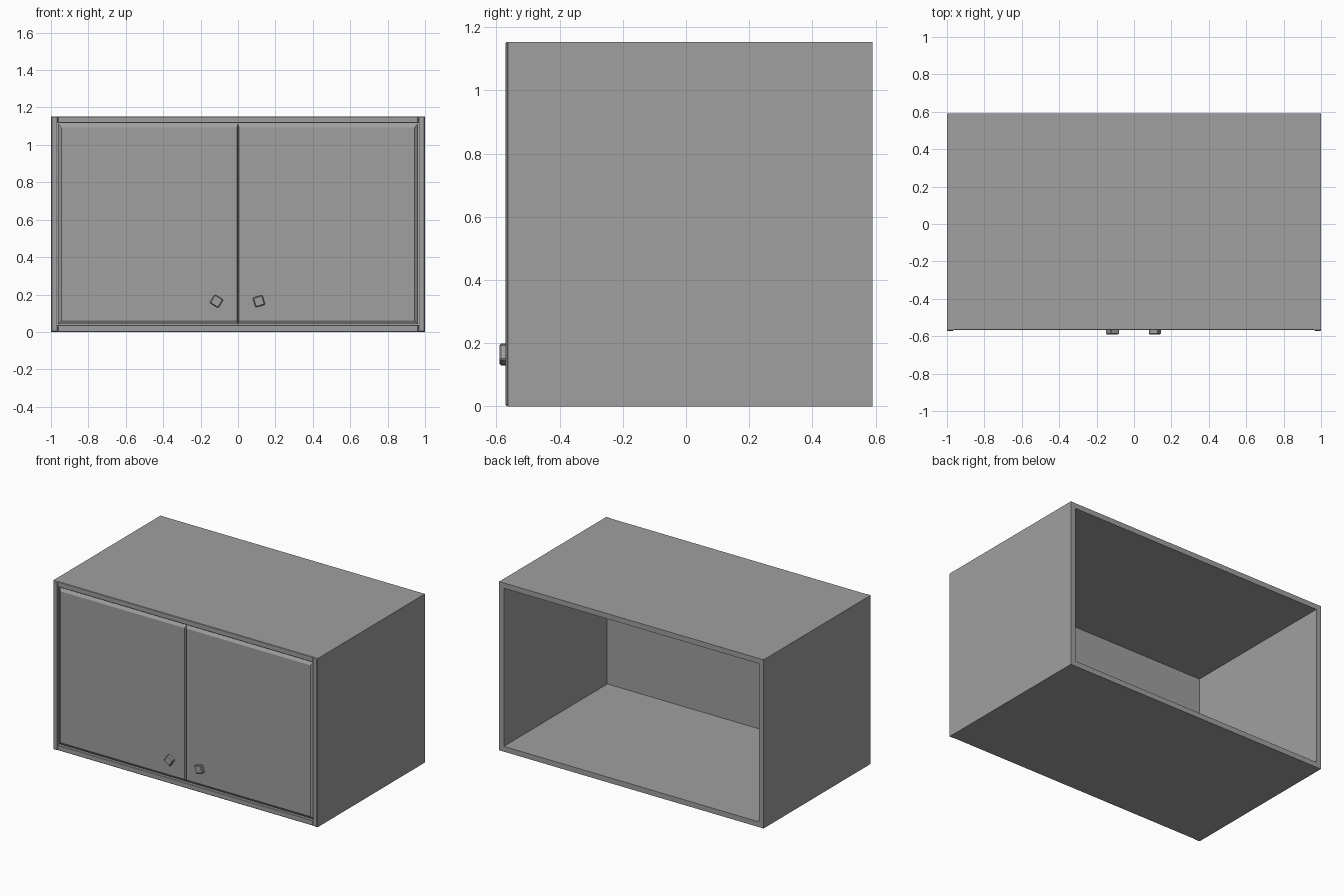
import bpy
import bmesh
from math import radians
from mathutils import Matrix

cube = bpy.data.objects.get("Cube")
if cube:
    bpy.data.objects.remove(cube, do_unlink=True)

# One plain grey for the whole cabinet
grey = bpy.data.materials.new("cabinet_grey")
grey.use_nodes = True
colour = (0.35, 0.35, 0.35, 1)
grey.diffuse_color = colour
grey.node_tree.nodes["Principled BSDF"].inputs["Base Color"].default_value = colour

WIDTH, HEIGHT = 2.0, 1.153
FRONT, BACK = -0.564, 0.59
BOARD = 0.036


def box_mesh(x, y, z):
    """Box spanning the given (min, max) ranges."""
    bm = bmesh.new()
    bmesh.ops.create_cube(bm, size=1)
    spans = (x, y, z)
    for v in bm.verts:
        for i, (low, high) in enumerate(spans):
            v.co[i] = high if v.co[i] > 0 else low
    return bm


def add_object(name, bm):
    mesh = bpy.data.meshes.new(name)
    bm.to_mesh(mesh)
    bm.free()
    obj = bpy.data.objects.new(name, mesh)
    mesh.materials.append(grey)
    bpy.context.collection.objects.link(obj)
    return obj


def bevel(obj, width):
    mod = obj.modifiers.new("bevel", 'BEVEL')
    mod.width = width
    mod.segments = 1


# Carcass: a board tube, open at the back
bm = box_mesh((-WIDTH / 2, WIDTH / 2), (FRONT, BACK), (0, HEIGHT))
bm.normal_update()
ends = [f for f in bm.faces if abs(f.normal.y) > 0.9]
bmesh.ops.delete(bm, geom=ends, context='FACES_ONLY')
carcass = add_object("carcass", bm)
shell = carcass.modifiers.new("boards", 'SOLIDIFY')
shell.thickness = BOARD
shell.offset = -1
shell.use_even_offset = True

# Front edging: proud side strips and nearly flush rails
for side, name in ((-1, "right"), (1, "left")):
    x = sorted((side * (WIDTH / 2 - BOARD), side * WIDTH / 2))
    strip = add_object(name + "_edge_strip",
                       box_mesh(x, (-0.572, FRONT + 0.004), (0, HEIGHT)))
    bevel(strip, 0.005)
for name, z in (("bottom", (0, BOARD)), ("top", (HEIGHT - BOARD, HEIGHT))):
    inner = WIDTH / 2 - BOARD
    rail = add_object(name + "_rail",
                      box_mesh((-inner, inner), (-0.567, FRONT + 0.004), z))
    bevel(rail, 0.003)

# Doors: slabs with a broad chamfer on the outer front edges
for side, name in ((-1, "right"), (1, "left")):
    outer = side * (WIDTH / 2 - BOARD - 0.002)
    x = sorted((0, outer))
    z = (BOARD + 0.003, HEIGHT - BOARD - 0.003)
    bm = box_mesh(x, (-0.552, -0.522), z)
    bm.normal_update()
    front = next(f for f in bm.faces if f.normal.y < -0.9)
    raised = bmesh.ops.extrude_discrete_faces(bm, faces=[front])["faces"][0]
    for v in raised.verts:
        v.co.y = -0.567
        v.co.x -= side * 0.018 if abs(v.co.x) > 0.1 else -side * 0.006
        v.co.z += 0.022 if v.co.z < 0.5 else -0.022
    add_object(name + "_door", bm)

# Knobs: small chamfered cubes, each turned a little
for name, x, turn in (("right_knob", -0.115, 32), ("left_knob", 0.112, -17)):
    half = 0.027
    bm = box_mesh((-half, half), (-0.59, -0.56), (-half, half))
    place = (Matrix.Translation((x, 0, 0.164))
             @ Matrix.Rotation(radians(turn), 4, 'Y'))
    bm.transform(place)
    bevel(add_object(name, bm), 0.005)
